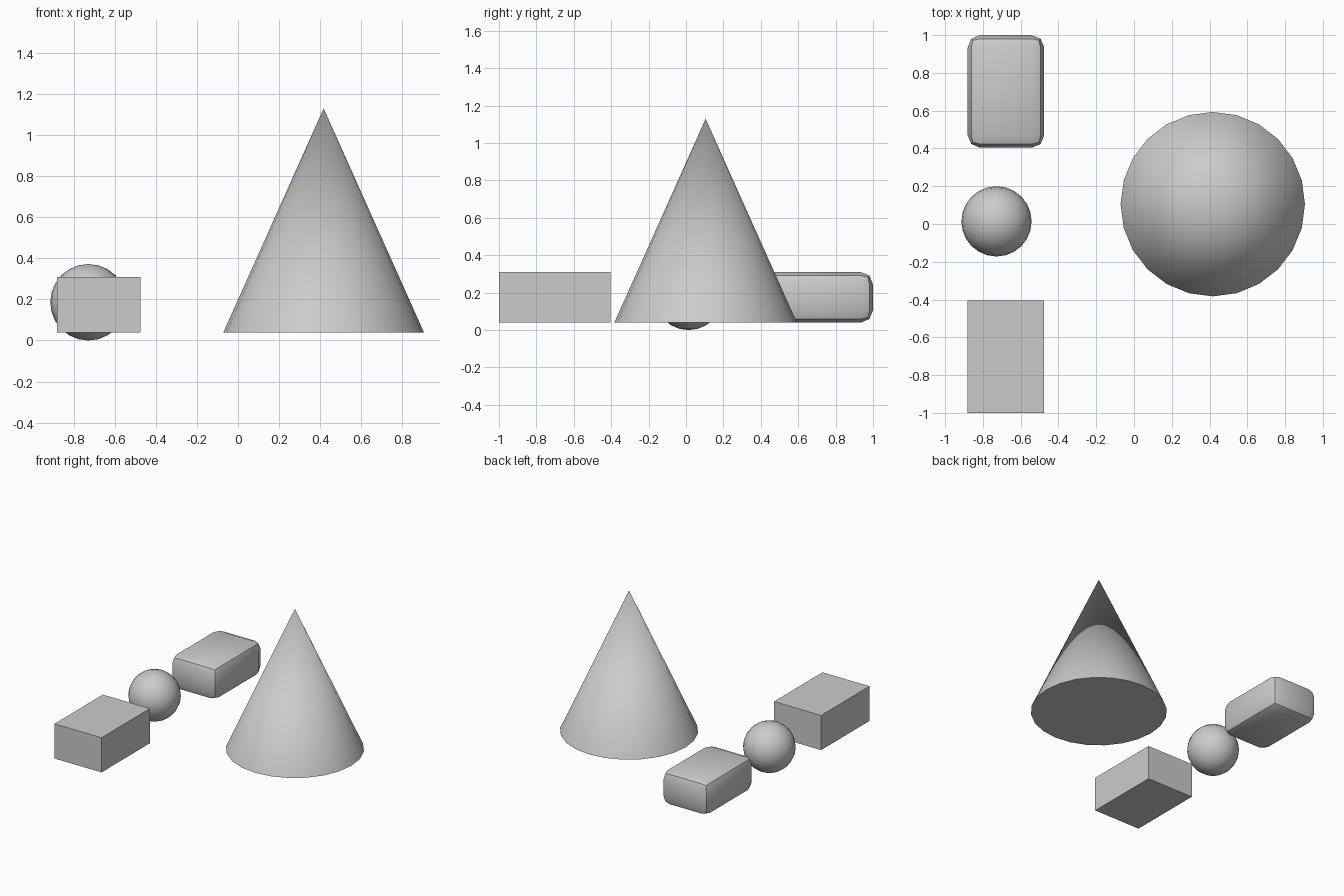
import bpy
import bmesh
from mathutils import Matrix, Vector

cube = bpy.data.objects.get("Cube")
if cube:
    bpy.data.objects.remove(cube, do_unlink=True)

# One plain grey for every solid
GREY = (0.6, 0.6, 0.6, 1)
grey = bpy.data.materials.new("plain grey")
grey.use_nodes = True
grey.diffuse_color = GREY
grey.node_tree.nodes["Principled BSDF"].inputs["Base Color"].default_value = GREY


def add_part(name, bm, location, smooth=True):
    """Turn a bmesh into a named grey object, keeping steep edges sharp."""
    for face in bm.faces:
        face.smooth = smooth
    for edge in bm.edges:
        if edge.calc_face_angle(0) > 0.9:
            edge.smooth = False
    mesh = bpy.data.meshes.new(name)
    bm.to_mesh(mesh)
    bm.free()
    mesh.materials.append(grey)
    obj = bpy.data.objects.new(name, mesh)
    obj.location = location
    bpy.context.collection.objects.link(obj)
    return obj


def box_mesh(size):
    bm = bmesh.new()
    bmesh.ops.create_cube(bm, size=1, matrix=Matrix.Diagonal((*size, 1)))
    return bm


BOX = Vector((0.405, 0.595, 0.27))

# Plain box at the front
add_part("plain_box", box_mesh(BOX), (-0.678, -0.702, 0.175), smooth=False)

# Rounded box at the back, creased along the middle of each rounded edge
bm = box_mesh(BOX)
bmesh.ops.bevel(bm, geom=bm.edges[:], offset=0.065, segments=2,
                profile=0.5, affect='EDGES')


def on_crease(vert):
    depth = sorted(BOX[i] / 2 - abs(vert.co[i]) for i in range(3))
    return depth[1] - depth[0] < 0.005


for edge in bm.edges:
    if all(on_crease(v) for v in edge.verts):
        edge.smooth = False
add_part("rounded_box", bm, (-0.678, 0.702, 0.175))

# Ball between the boxes
bm = bmesh.new()
bmesh.ops.create_uvsphere(bm, u_segments=24, v_segments=12, radius=0.186)
add_part("ball", bm, (-0.728, 0.014, 0.186))

# Tall cone
bm = bmesh.new()
bmesh.ops.create_cone(bm, cap_ends=True, segments=24, radius1=0.488,
                      radius2=0, depth=1.09)
bmesh.ops.remove_doubles(bm, verts=bm.verts[:], dist=0.0001)
add_part("cone", bm, (0.417, 0.105, 0.585))
